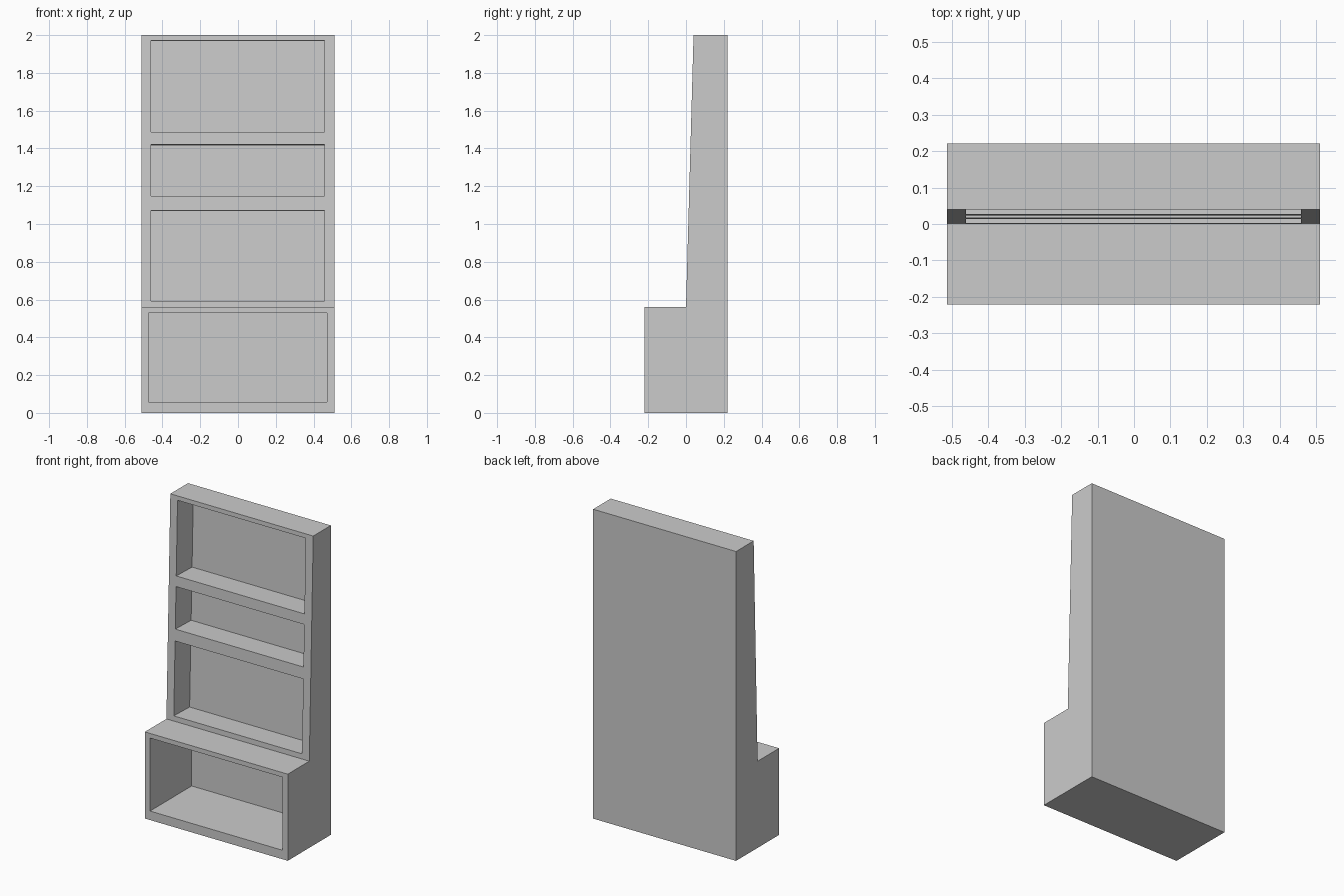
import bpy, bmesh
from mathutils import Vector

if "Cube" in bpy.data.objects:
    bpy.data.objects.remove(bpy.data.objects["Cube"])


def prism(name, profile, x0, x1):
    """Extrude a (y, z) profile along x."""
    bm = bmesh.new()
    face = bm.faces.new([bm.verts.new((x0, y, z)) for y, z in profile])
    ext = bmesh.ops.extrude_face_region(bm, geom=[face])
    verts = [g for g in ext["geom"] if isinstance(g, bmesh.types.BMVert)]
    bmesh.ops.translate(bm, verts=verts, vec=(x1 - x0, 0, 0))
    bmesh.ops.recalc_face_normals(bm, faces=bm.faces)
    mesh = bpy.data.meshes.new(name)
    bm.to_mesh(mesh)
    bm.free()
    obj = bpy.data.objects.new(name, mesh)
    bpy.context.collection.objects.link(obj)
    return obj


# Cabinet body: deep base and a slightly leaning upper front
low, high = Vector((0.0, 0.56)), Vector((0.04, 2.0))
body = prism("cabinet_body",
             [(-0.22, 0), (0.22, 0), (0.22, 2), high, low, (-0.22, 0.56)],
             -0.512, 0.51)


def recess(name, x0, x1, start, end, depth):
    """Cut a compartment square to the front line from start to end."""
    d = (end - start).normalized()
    inward = Vector((d.y, -d.x))
    out = -0.05 * inward
    profile = [start + out, start + depth * inward,
               end + depth * inward, end + out]
    cutter = prism(name, profile, x0, x1)
    cutter.hide_render = True
    cutter.hide_set(True)
    mod = body.modifiers.new(name, 'BOOLEAN')
    mod.operation = 'DIFFERENCE'
    mod.solver = 'EXACT'
    mod.object = cutter


def on_front(z):
    return low.lerp(high, (z - low.y) / (high.y - low.y))


# Base compartment
recess("base_cutter", -0.475, 0.472,
       Vector((-0.22, 0.058)), Vector((-0.22, 0.53)), 0.425)

# Three upper shelves
for i, (z0, z1) in enumerate([(0.593, 1.072), (1.148, 1.42), (1.488, 1.972)]):
    recess(f"shelf_cutter_{i + 1}", -0.46, 0.457,
           on_front(z0), on_front(z1), 0.162)
